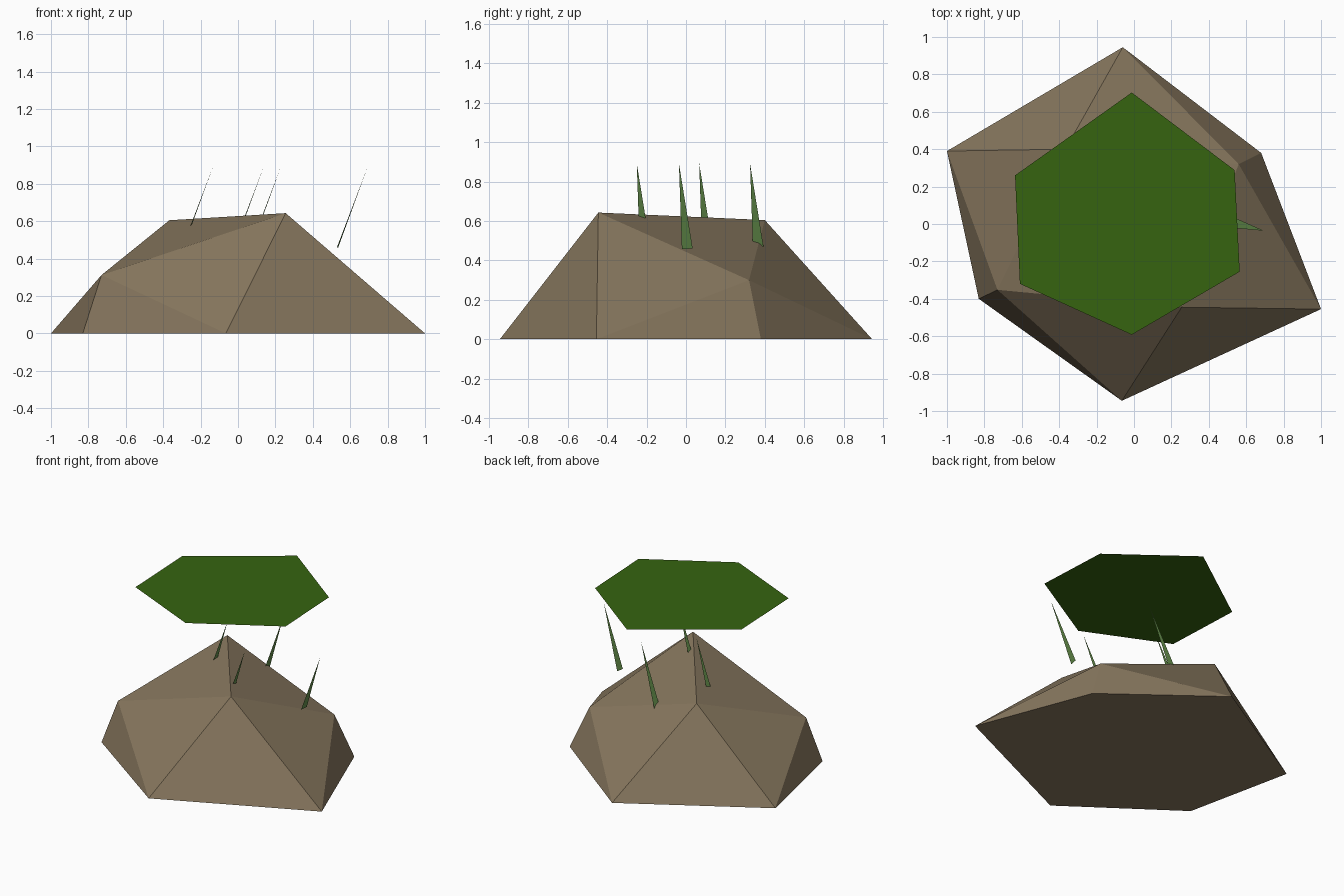
import bpy, bmesh
from mathutils import Vector

if "Cube" in bpy.data.objects:
    bpy.data.objects.remove(bpy.data.objects["Cube"])


def material(name, color):
    m = bpy.data.materials.new(name)
    m.diffuse_color = (*color, 1)
    m.use_nodes = True
    m.node_tree.nodes["Principled BSDF"].inputs["Base Color"].default_value = m.diffuse_color
    return m


def add_object(name, bm, mat):
    mesh = bpy.data.meshes.new(name)
    bm.to_mesh(mesh)
    bm.free()
    mesh.materials.append(mat)
    obj = bpy.data.objects.new(name, mesh)
    bpy.context.collection.objects.link(obj)
    return obj


def polygon(name, points, mat):
    bm = bmesh.new()
    bm.faces.new([bm.verts.new(p) for p in points])
    bm.normal_update()
    return add_object(name, bm, mat)


stone = material("brown stone", (0.242, 0.184, 0.112))
leaf = material("dark leaf green", (0.037, 0.127, 0.005))
grass = material("grass green", (0.133, 0.279, 0.072))

# Rock: faceted hull over a six-sided footprint and four upper corners
footprint = [(-1, 0.39), (-0.06, 0.945), (0.68, 0.38),
             (1, -0.455), (-0.065, -0.945), (-0.83, -0.4)]
upper = [(0.255, -0.445, 0.643), (-0.73, -0.352, 0.312),
         (0.56, 0.32, 0.30), (-0.367, 0.4, 0.605)]
bm = bmesh.new()
for p in [(x, y, 0) for x, y in footprint] + upper:
    bm.verts.new(p)
bmesh.ops.convex_hull(bm, input=bm.verts[:])
bmesh.ops.recalc_face_normals(bm, faces=bm.faces[:])
add_object("rock", bm, stone)

# Flat leaf canopy floating above the rock
outline = [(-0.012, 0.703), (-0.636, 0.26), (-0.61, -0.32),
           (-0.012, -0.592), (0.565, -0.255), (0.538, 0.288)]
polygon("leaf_canopy", [(x, y, 1.168) for x, y in outline], leaf)

# Grass blades: identical leaning triangles, placed by their tips
base_left, base_right = Vector((-0.166, 0.015, -0.435)), Vector((-0.158, 0.07, -0.433))
tips = [(-0.133, 0.067), (0.138, 0.325), (0.23, -0.25), (0.694, -0.036)]
for i, (x, y) in enumerate(tips):
    tip = Vector((x, y, 0.893))
    polygon(f"grass_blade_{i + 1}", [tip, tip + base_right, tip + base_left], grass)
